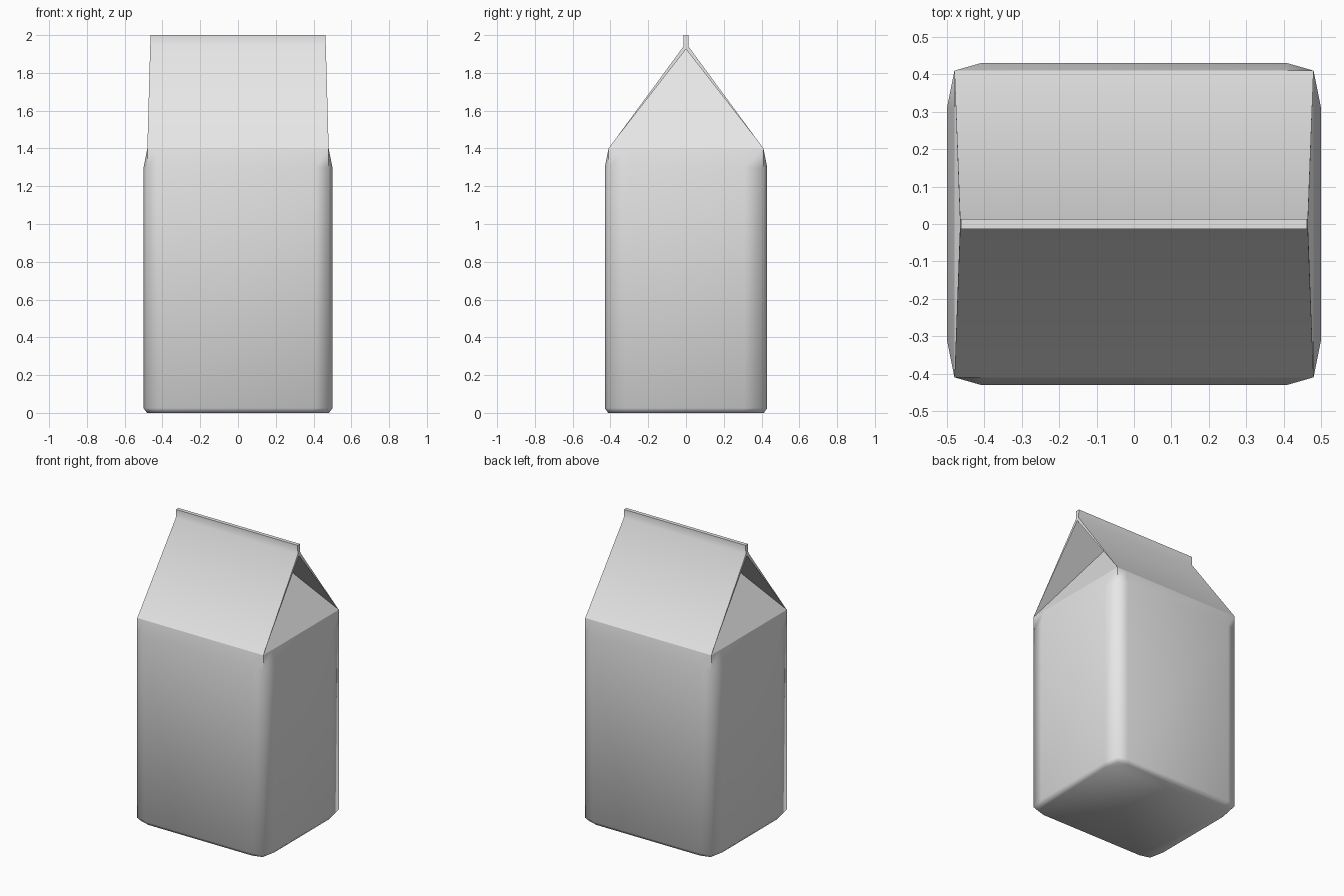
import bpy, bmesh, math

if "Cube" in bpy.data.objects:
    bpy.data.objects.remove(bpy.data.objects["Cube"])

card = bpy.data.materials.new("pale card")
card.diffuse_color = (0.8, 0.8, 0.8, 1)
card.use_nodes = True
card.node_tree.nodes["Principled BSDF"].inputs["Base Color"].default_value = card.diffuse_color


def finish(name, bm, angle):
    bmesh.ops.remove_doubles(bm, verts=bm.verts, dist=1e-5)
    bmesh.ops.recalc_face_normals(bm, faces=bm.faces)
    mesh = bpy.data.meshes.new(name)
    bm.to_mesh(mesh)
    bm.free()
    mesh.materials.append(card)
    ob = bpy.data.objects.new(name, mesh)
    bpy.context.collection.objects.link(ob)
    bpy.ops.object.select_all(action='DESELECT')
    ob.select_set(True)
    bpy.context.view_layer.objects.active = ob
    bpy.ops.object.shade_smooth_by_angle(angle=math.radians(angle))
    return ob


def ring(bm, z, inset=0.0, lx=9, ly=9):
    """Rectangle with softly folded corners, clamped to lx, ly."""
    q = [(0.5, 0.31), (0.48, 0.41), (0.41, 0.43)]
    pts = []
    for sx, sy in ((1, 1), (-1, 1), (-1, -1), (1, -1)):
        c = q if sx * sy > 0 else q[::-1]
        pts += [(sx * min(x - inset, lx), sy * min(y - inset, ly)) for x, y in c]
    return [bm.verts.new((x, y, z)) for x, y in pts]


# Carton body, open at the top, narrowing to a straight-edged eave
bm = bmesh.new()
rings = [ring(bm, 0, 0.018), ring(bm, 0.025), ring(bm, 1.3),
         ring(bm, 1.4, 0, 0.48, 0.41)]
for a, b in zip(rings, rings[1:]):
    for i in range(12):
        j = (i + 1) % 12
        bm.faces.new((a[i], a[j], b[j], b[i]))
bm.faces.new(rings[0][::-1])
finish("carton_body", bm, 70)

# Gable roof: two sloping panels, tucked-in ends and the sealed top fin
EX, EY, EZ = 0.48, 0.41, 1.4      # eave corner
RX, RY, RZ = 0.465, 0.013, 1.94   # ridge
TUCK = 0.13                       # how far in the end folds reach
bm = bmesh.new()


def face(*pts):
    bm.faces.new([bm.verts.new(p) for p in pts])


for s in (-1, 1):
    # sloping panel and fin side
    face((-EX, s * EY, EZ), (EX, s * EY, EZ), (RX, s * RY, RZ), (-RX, s * RY, RZ))
    face((-RX, s * RY, RZ), (RX, s * RY, RZ), (RX - .003, s * RY, 2), (-RX + .003, s * RY, 2))
    # sunken end triangle, its two folds under the roof, and the fin end
    tip, end = (s * TUCK, 0, 1.925), (s * RX, 0, 1.925)
    face((s * EX, -EY, EZ), (s * EX, EY, EZ), tip)
    for t in (-1, 1):
        corner = (s * EX, t * EY, EZ)
        face(corner, tip, end)
        face(corner, end, (s * RX, t * RY, RZ))
    face(end, (s * RX, -RY, RZ), (s * RX, RY, RZ))
    face((s * RX, -RY, RZ), (s * RX, RY, RZ),
         (s * (RX - .003), RY, 2), (s * (RX - .003), -RY, 2))
face((-RX + .003, -RY, 2), (RX - .003, -RY, 2), (RX - .003, RY, 2), (-RX + .003, RY, 2))
# eave floor closes the shell so the normals resolve, then is removed
face((-EX, -EY, EZ), (EX, -EY, EZ), (EX, EY, EZ), (-EX, EY, EZ))
bmesh.ops.remove_doubles(bm, verts=bm.verts, dist=1e-5)
bmesh.ops.recalc_face_normals(bm, faces=bm.faces)
finish("gable_roof", bm, 40)
